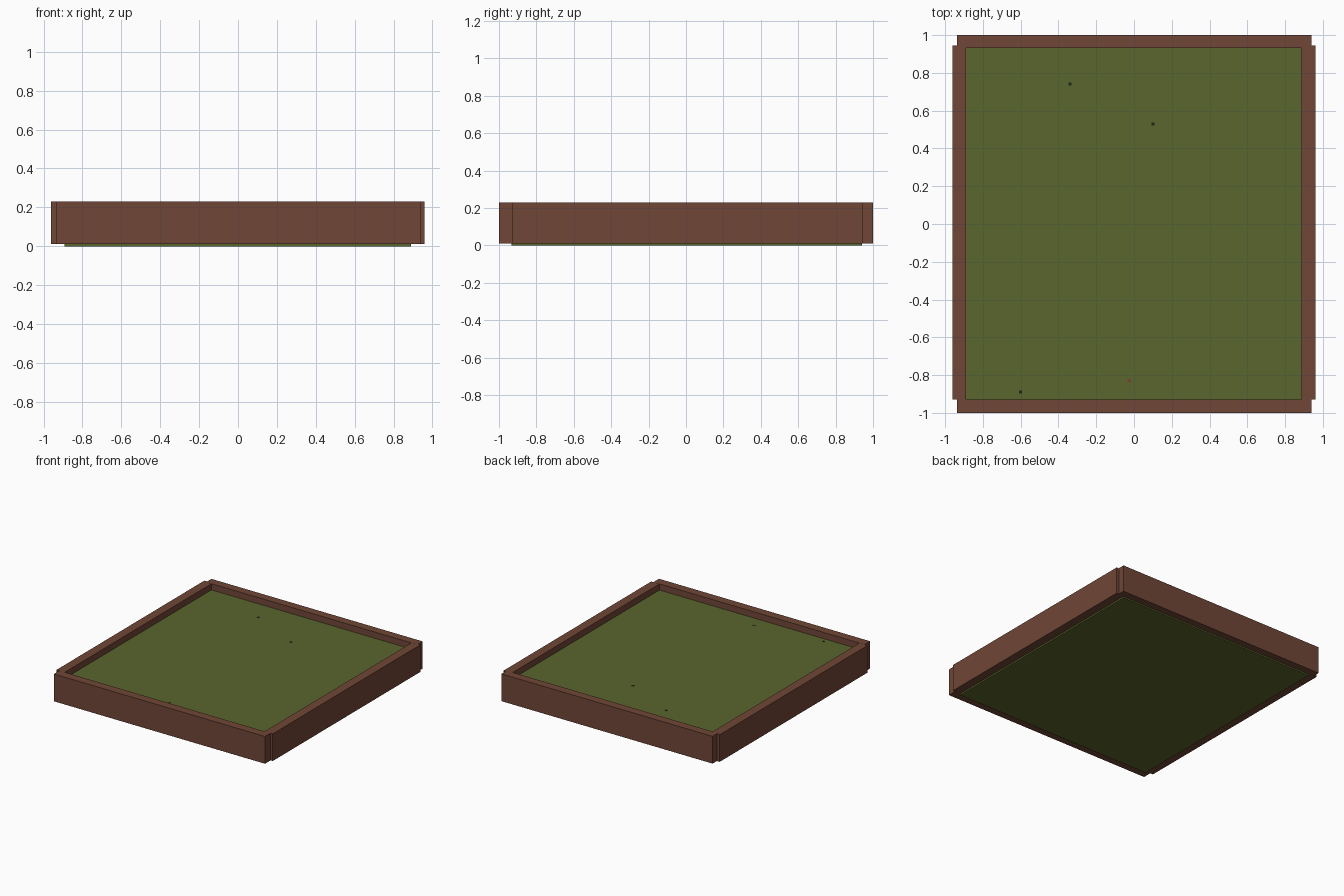
import bpy
import bmesh

if "Cube" in bpy.data.objects:
    bpy.data.objects.remove(bpy.data.objects["Cube"])


def material(name, rgb):
    m = bpy.data.materials.new(name)
    m.diffuse_color = (*rgb, 1.0)
    m.use_nodes = True
    m.node_tree.nodes["Principled BSDF"].inputs["Base Color"].default_value = m.diffuse_color
    return m


brown = material("brown timber", (0.162, 0.061, 0.037))
green = material("grass green", (0.102, 0.133, 0.026))
dark = material("dark sprout green", (0.01, 0.02, 0.012))


def box(name, x, y, z, mat):
    """Box from (min, max) ranges on each axis."""
    bm = bmesh.new()
    bmesh.ops.create_cube(bm, size=1)
    for v in bm.verts:
        v.co = [r[0] if c < 0 else r[1] for c, r in zip(v.co, (x, y, z))]
    mesh = bpy.data.meshes.new(name)
    bm.to_mesh(mesh)
    bm.free()
    mesh.materials.append(mat)
    ob = bpy.data.objects.new(name, mesh)
    bpy.context.collection.objects.link(ob)
    return ob


# Timber frame, just clear of the ground
wall_z = (0.011, 0.23)
box("front_board", (-0.936, 0.94), (-1.0, -0.93), wall_z, brown)
box("back_board", (-0.936, 0.94), (0.932, 1.0), wall_z, brown)
# Side boards run slightly into the back board; tops kept a hair lower there
side_z = (0.0115, 0.2295)
box("left_board", (-0.962, -0.889), (-0.93, 0.946), side_z, brown)
box("right_board", (0.887, 0.96), (-0.93, 0.946), side_z, brown)

# Planted bed filling the frame
bed_top = 0.18
box("grass_bed", (-0.892, 0.89), (-0.932, 0.94), (0.0, bed_top), green)

# Tiny tips barely breaking the surface
for i, (x, y, r, mat) in enumerate([
        (-0.34, 0.74, 0.008, dark), (0.10, 0.53, 0.008, dark),
        (-0.60, -0.89, 0.008, dark), (-0.025, -0.83, 0.009, brown)]):
    box(f"tip_{i + 1}", (x - r, x + r), (y - r, y + r),
        (bed_top - 0.005, bed_top + 0.002), mat)
